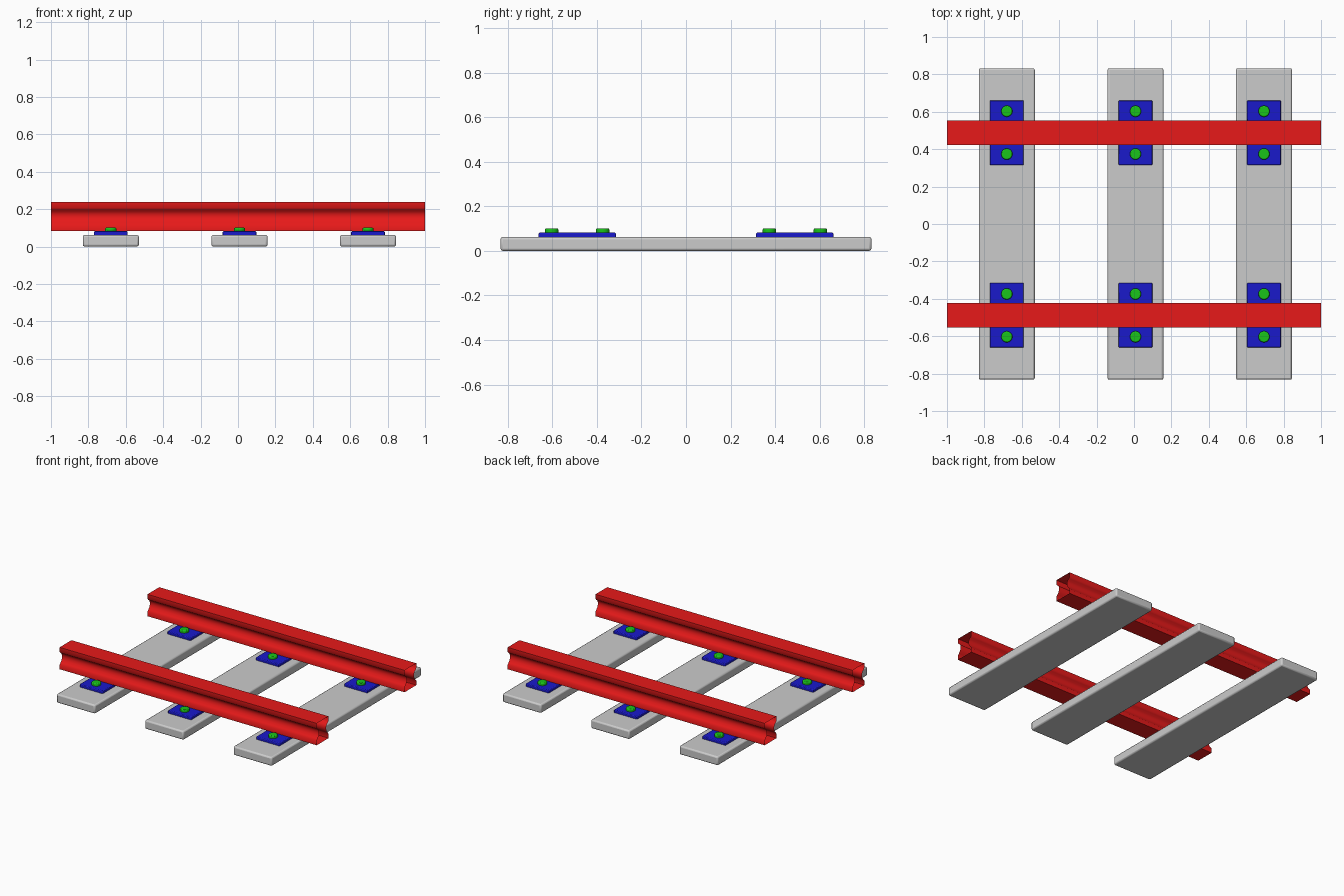
import bpy, bmesh, math

if "Cube" in bpy.data.objects:
    bpy.data.objects.remove(bpy.data.objects["Cube"])

RAIL_Y = 0.488
TIE_X = [-0.68, 0.008, 0.695]


def material(name, color):
    m = bpy.data.materials.new(name)
    m.diffuse_color = color
    m.use_nodes = True
    m.node_tree.nodes["Principled BSDF"].inputs["Base Color"].default_value = m.diffuse_color
    return m


RED = material("red", (0.8, 0.01, 0.01, 1))
BLUE = material("blue", (0.01, 0.01, 0.6, 1))
GREEN = material("green", (0.01, 0.55, 0.01, 1))


def finish(obj, name, mat, bevel=0, segments=2, angle=35):
    obj.name = name
    if mat:
        obj.data.materials.append(mat)
    bpy.ops.object.select_all(action='DESELECT')
    obj.select_set(True)
    bpy.context.view_layer.objects.active = obj
    if bevel:
        mod = obj.modifiers.new("bevel", 'BEVEL')
        mod.width = bevel
        mod.segments = segments
        mod.limit_method = 'ANGLE'
    bpy.ops.object.shade_smooth_by_angle(angle=math.radians(angle))


def block(name, x, y, z0, z1, sx, sy, mat, bevel):
    bpy.ops.mesh.primitive_cube_add(size=1, location=(x, y, (z0 + z1) / 2))
    obj = bpy.context.object
    obj.scale = (sx, sy, z1 - z0)
    bpy.ops.object.transform_apply(location=False, rotation=False, scale=True)
    finish(obj, name, mat, bevel)


def bolt(name, x, y):
    bpy.ops.mesh.primitive_cylinder_add(vertices=32, radius=0.03, depth=0.03,
                                        location=(x, y, 0.086))
    finish(bpy.context.object, name, GREEN, 0.006)


def rail(name, y):
    # Half profile from head to foot, mirrored, swept along x with open ends
    half = [(0.0655, 0.238), (0.0655, 0.207), (0.058, 0.197), (0.045, 0.187),
            (0.039, 0.172), (0.039, 0.157), (0.045, 0.14), (0.056, 0.127),
            (0.0655, 0.115), (0.0655, 0.084)]
    profile = half + [(-a, b) for a, b in reversed(half)]
    bm = bmesh.new()
    ends = [[bm.verts.new((x, y + a, b)) for a, b in profile] for x in (-1, 1)]
    n = len(profile)
    for i in range(n):
        j = (i + 1) % n
        bm.faces.new((ends[0][i], ends[0][j], ends[1][j], ends[1][i]))
    bmesh.ops.recalc_face_normals(bm, faces=bm.faces)
    if sum(f.normal.z for f in bm.faces if f.calc_center_median().z > 0.237) < 0:
        bmesh.ops.reverse_faces(bm, faces=bm.faces)
    mesh = bpy.data.meshes.new(name)
    bm.to_mesh(mesh)
    bm.free()
    obj = bpy.data.objects.new(name, mesh)
    bpy.context.collection.objects.link(obj)
    finish(obj, name, RED, angle=50)


# Sleepers, with a base plate and two bolts under each rail
for i, x in enumerate(TIE_X, 1):
    block(f"sleeper_{i}", x, 0, 0, 0.062, 0.3, 1.665, None, 0.01)
    for side, s in (("front", -1), ("back", 1)):
        block(f"{side}_plate_{i}", x, s * RAIL_Y, 0.055, 0.082, 0.18, 0.347, BLUE, 0.005)
        bolt(f"{side}_outer_bolt_{i}", x, s * 0.603)
        bolt(f"{side}_inner_bolt_{i}", x, s * 0.374)

# Two rails
rail("front_rail", -RAIL_Y)
rail("back_rail", RAIL_Y)
